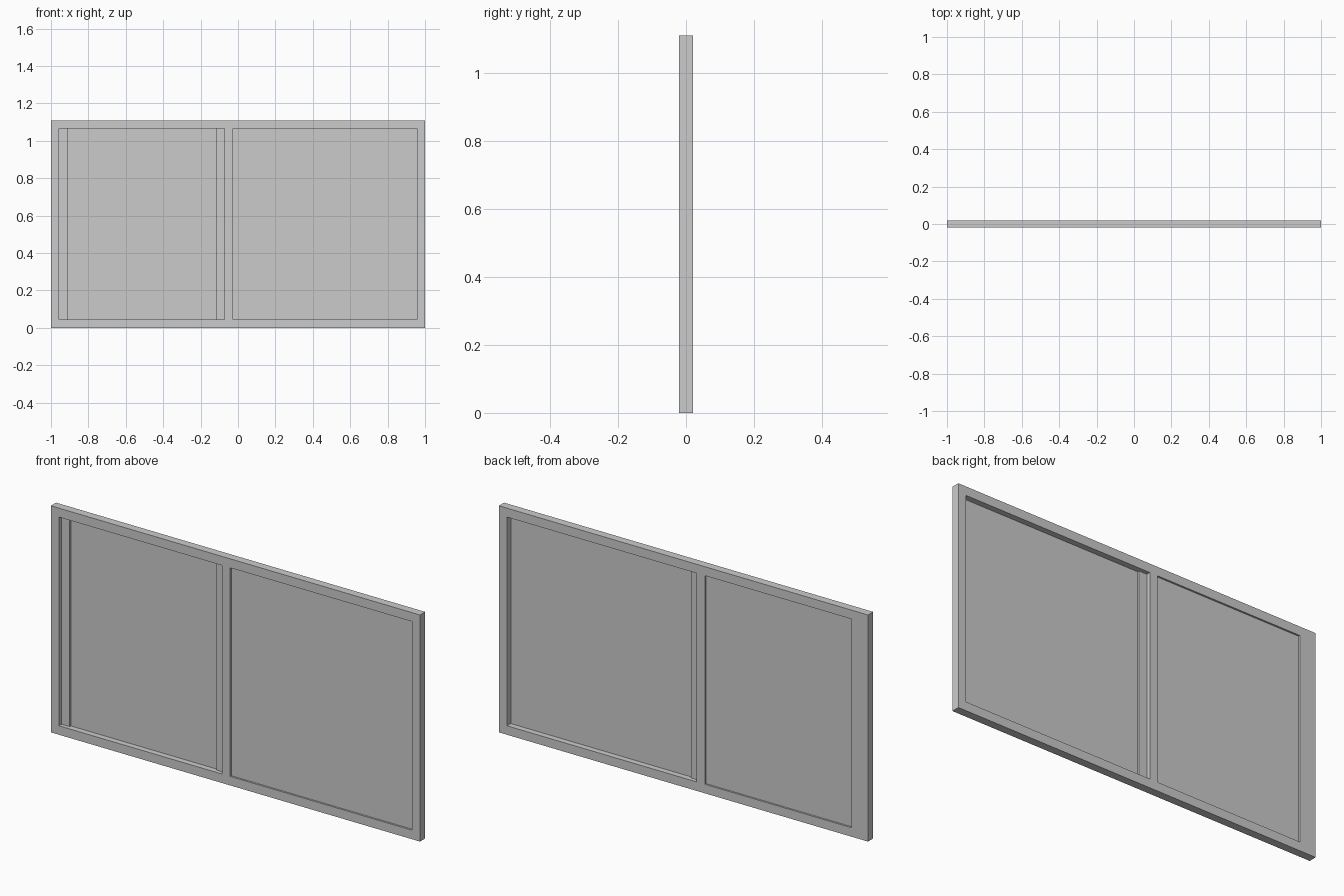
import bpy
import bmesh

if "Cube" in bpy.data.objects:
    bpy.data.objects.remove(bpy.data.objects["Cube"])

W, H, D = 2.0, 1.11, 0.04      # overall width, height, depth
B = 0.044                      # width of every frame bar
X_IN, Z0, Z1 = W / 2 - B, B, H - B
MEET = -0.072                  # where the two sashes pass each other


def finish(name, bm):
    bmesh.ops.recalc_face_normals(bm, faces=bm.faces)
    mesh = bpy.data.meshes.new(name)
    bm.to_mesh(mesh)
    bm.free()
    obj = bpy.data.objects.new(name, mesh)
    bpy.context.collection.objects.link(obj)
    return obj


def box(name, x0, x1, y0, y1, z0=Z0, z1=Z1):
    bm = bmesh.new()
    bmesh.ops.create_cube(bm, size=1)
    for v in bm.verts:
        v.co = ((x0 + x1) / 2 + v.co.x * (x1 - x0),
                (y0 + y1) / 2 + v.co.y * (y1 - y0),
                (z0 + z1) / 2 + v.co.z * (z1 - z0))
    return finish(name, bm)


def rectangular_ring(name):
    bm = bmesh.new()

    def loop(x, z0, z1, y):
        return [bm.verts.new((px, y, pz))
                for px, pz in ((-x, z0), (x, z0), (x, z1), (-x, z1))]

    # outer front, inner front, inner back, outer back
    loops = [loop(W / 2, 0, H, -D / 2), loop(X_IN, Z0, Z1, -D / 2),
             loop(X_IN, Z0, Z1, D / 2), loop(W / 2, 0, H, D / 2)]
    for i in range(4):
        a, b = loops[i], loops[(i + 1) % 4]
        for j in range(4):
            k = (j + 1) % 4
            bm.faces.new((a[j], a[k], b[k], b[j]))
    return finish(name, bm)


# Outer frame
rectangular_ring("outer_frame")

# Front sash on the right: meeting stile and pane in the front half
box("front_meeting_stile", MEET, MEET + B, -D / 2, 0)
box("front_glass", MEET + B, X_IN, -0.011, -0.009)

# Rear sash on the left: two stiles and pane in the back half
box("rear_meeting_stile", MEET - B, MEET, 0, D / 2)
box("rear_side_stile", -X_IN, -X_IN + B, 0, D / 2)
box("rear_glass", -X_IN + B, MEET - B, 0.009, 0.011)
